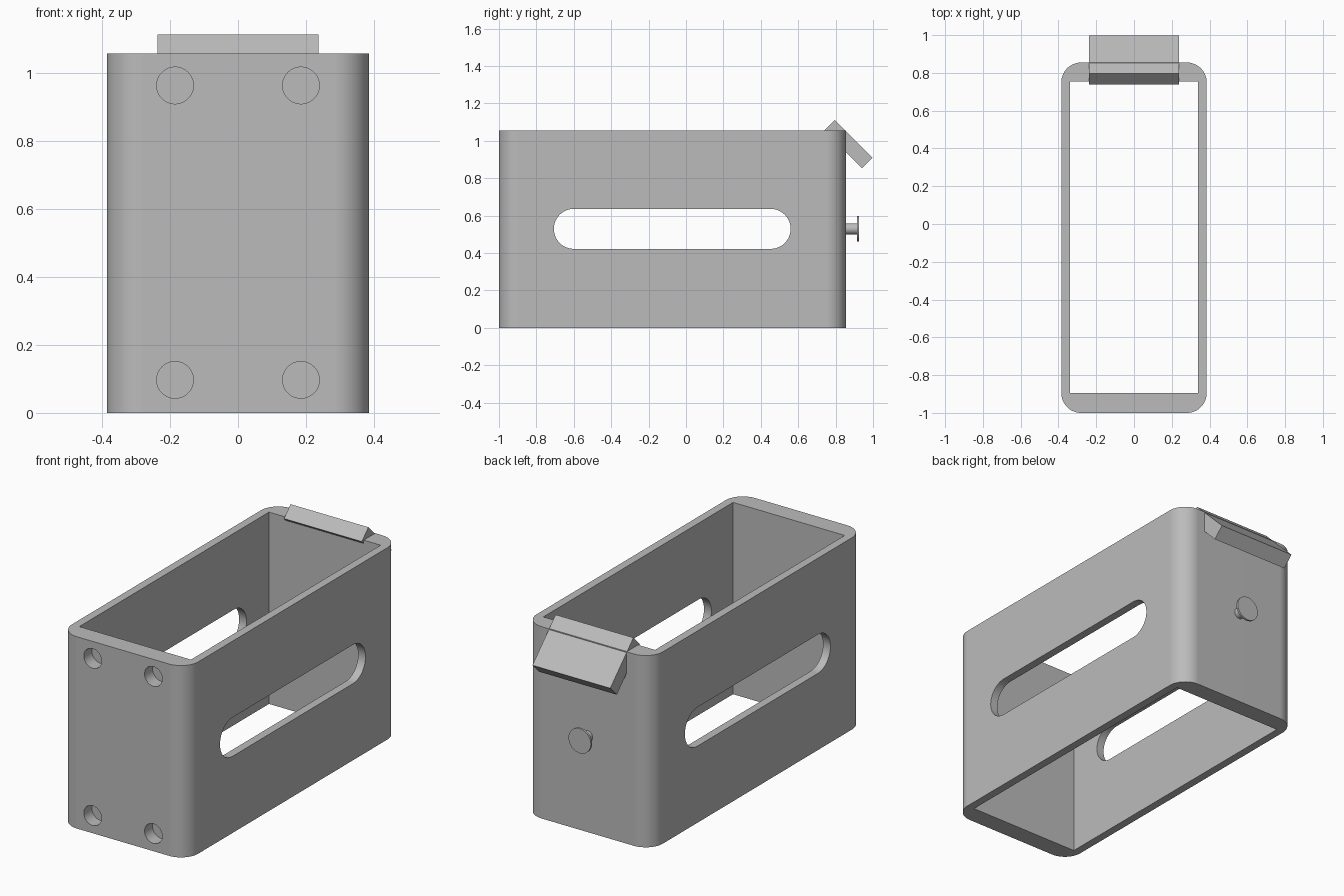
import bpy, bmesh, math
from mathutils import Matrix, Vector

cube = bpy.data.objects.get("Cube")
if cube:
    bpy.data.objects.remove(cube, do_unlink=True)

grey = bpy.data.materials.new("plain grey")
grey.use_nodes = True
grey.diffuse_color = (0.5, 0.5, 0.5, 1)
grey.node_tree.nodes["Principled BSDF"].inputs["Base Color"].default_value = (0.5, 0.5, 0.5, 1)

# Axis frames that turn a flat outline and its extrusion direction into place
ALONG_Z = Matrix.Identity(3)
ALONG_Y = Matrix(((1, 0, 0), (0, 0, 1), (0, 1, 0)))
ALONG_X = Matrix(((0, 0, 1), (1, 0, 0), (0, 1, 0)))


def rounded_outline(width, height, radius, steps=12):
    """Rectangle centred on the origin with round corners."""
    points = []
    for corner, (sx, sy) in enumerate(((1, 1), (-1, 1), (-1, -1), (1, -1))):
        cx, cy = sx * (width / 2 - radius), sy * (height / 2 - radius)
        for i in range(steps + 1):
            a = math.pi / 2 * (corner + i / steps)
            points.append((cx + radius * math.cos(a), cy + radius * math.sin(a)))
    return points


def prism(name, outline, depth, frame, location):
    """Extrude an outline, centred on its location."""
    bm = bmesh.new()
    rings = [[bm.verts.new(frame @ Vector((u, v, w))) for u, v in outline]
             for w in (-depth / 2, depth / 2)]
    bm.faces.new(rings[0])
    bm.faces.new(rings[1])
    n = len(outline)
    for i in range(n):
        j = (i + 1) % n
        bm.faces.new((rings[0][i], rings[0][j], rings[1][j], rings[1][i]))
    bmesh.ops.remove_doubles(bm, verts=bm.verts, dist=1e-5)
    bmesh.ops.recalc_face_normals(bm, faces=bm.faces)
    mesh = bpy.data.meshes.new(name)
    bm.to_mesh(mesh)
    bm.free()
    mesh.materials.append(grey)
    obj = bpy.data.objects.new(name, mesh)
    obj.location = location
    bpy.context.collection.objects.link(obj)
    return obj


def activate(obj):
    bpy.ops.object.select_all(action='DESELECT')
    obj.select_set(True)
    bpy.context.view_layer.objects.active = obj


def cut(target, cutter):
    activate(target)
    mod = target.modifiers.new("cut", 'BOOLEAN')
    mod.operation, mod.solver, mod.object = 'DIFFERENCE', 'EXACT', cutter
    bpy.ops.object.modifier_apply(modifier=mod.name)
    bpy.data.objects.remove(cutter, do_unlink=True)


def smooth(obj):
    activate(obj)
    bpy.ops.object.shade_smooth_by_angle(angle=math.radians(30))
    mod = obj.modifiers.new("even normals", 'WEIGHTED_NORMAL')
    mod.keep_sharp = True


def rectangle(w, h):
    return [(-w / 2, -h / 2), (w / 2, -h / 2), (w / 2, h / 2), (-w / 2, h / 2)]


def circle(r, sides=48):
    return [(r * math.cos(2 * math.pi * i / sides), r * math.sin(2 * math.pi * i / sides))
            for i in range(sides)]


# Open box with round outer corners and a square-cornered opening
HEIGHT = 1.056
body = prism("box_body", rounded_outline(0.77, 1.855, 0.105), HEIGHT, ALONG_Z,
             (0, -0.0725, HEIGHT / 2))
cut(body, prism("opening_cutter", rectangle(0.68, 1.65), 2, ALONG_Z, (0, -0.07, HEIGHT / 2)))

# Long slot through both side walls
cut(body, prism("slot_cutter", rounded_outline(1.266, 0.214, 0.107), 2, ALONG_X,
                (0, -0.0735, 0.529)))

# Four blind holes in the front wall
for x in (-0.185, 0.185):
    for z in (0.097, 0.962):
        cut(body, prism("hole_cutter", circle(0.054), 0.14, ALONG_Y, (x, -1, z)))
smooth(body)

# Tilted plate across the back rim
plate = prism("tilted_plate", rectangle(0.474, 0.285), 0.081, ALONG_Z, (0, 0.868, 0.982))
plate.rotation_euler.x = math.radians(-45)

# Pin on the back wall
for name, radius, start, end in (("pin_shaft", 0.03, 0.8, 0.918), ("pin_head", 0.068, 0.914, 0.925)):
    smooth(prism(name, circle(radius), end - start, ALONG_Y, (0, (start + end) / 2, 0.529)))
